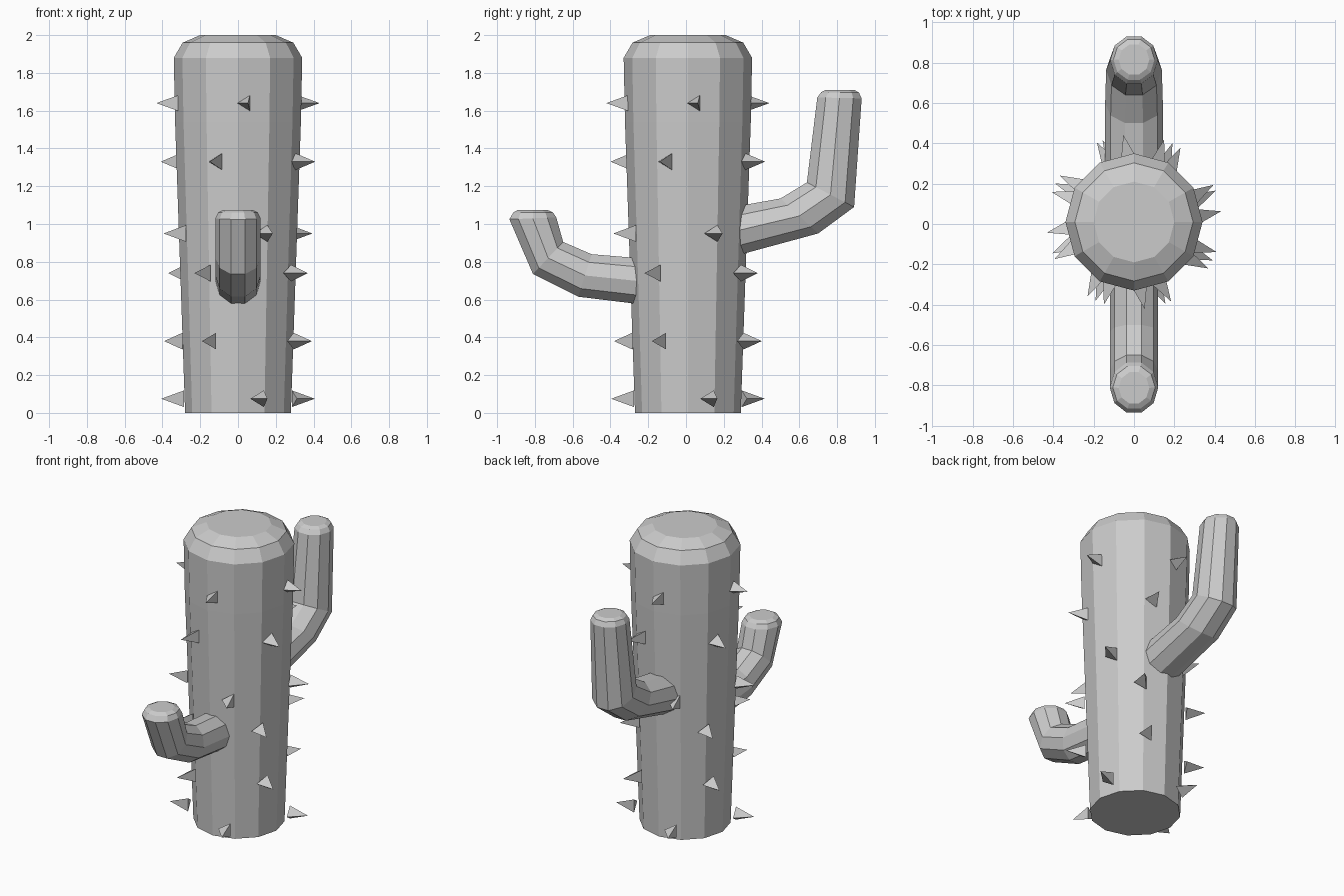
import bpy
import bmesh
from math import cos, sin, radians, tau
from mathutils import Vector

cube = bpy.data.objects.get("Cube")
if cube:
    bpy.data.objects.remove(cube, do_unlink=True)

grey = bpy.data.materials.new("plain_grey")
grey.use_nodes = True
grey.diffuse_color = (0.6, 0.6, 0.6, 1)
grey.node_tree.nodes["Principled BSDF"].inputs["Base Color"].default_value = (0.6, 0.6, 0.6, 1)

CENTRE = Vector((0, 0.01, 0))
UP = Vector((0, 0, 1))


def finish(bm, name):
    bmesh.ops.recalc_face_normals(bm, faces=bm.faces)
    mesh = bpy.data.meshes.new(name)
    bm.to_mesh(mesh)
    bm.free()
    mesh.materials.append(grey)
    obj = bpy.data.objects.new(name, mesh)
    bpy.context.collection.objects.link(obj)
    return obj


def loft(name, rings, sides):
    """Skin a tube through rings given as (centre, first axis, second axis)."""
    bm = bmesh.new()
    loops = []
    for centre, u, v in rings:
        angles = [tau * i / sides for i in range(sides)]
        loops.append([bm.verts.new(centre + u * cos(a) + v * sin(a)) for a in angles])
    for low, high in zip(loops, loops[1:]):
        for i in range(sides):
            j = (i + 1) % sides
            bm.faces.new((low[i], low[j], high[j], high[i]))
    bm.faces.new(loops[0])
    bm.faces.new(loops[-1])
    return finish(bm, name)


# Trunk: tapered twelve-sided column with a rounded top
profile = [(0.28, 0), (0.333, 1.54), (0.34, 1.88), (0.293, 1.96), (0.2, 2)]
loft("trunk", [(CENTRE + UP * z, Vector((r, 0, 0)), Vector((0, r, 0)))
               for r, z in profile], 12)


# Arms: each ring runs from an outer to an inner point in the side plane
def arm(name, sections):
    rings = []
    for outer, inner, half_width in sections:
        a, b = Vector((0, *outer)), Vector((0, *inner))
        rings.append(((a + b) / 2, Vector((half_width, 0, 0)),
                      (b - a) / 2 / cos(tau / 20)))
    loft(name, rings, 10)


arm("back_arm", [
    ((0.22, 0.82), (0.22, 1.085), 0.145),
    ((0.70, 0.95), (0.50, 1.135), 0.143),
    ((0.89, 1.09), (0.64, 1.22), 0.138),
    ((0.93, 1.665), (0.695, 1.67), 0.118),
    ((0.915, 1.697), (0.715, 1.697), 0.102),
    ((0.89, 1.71), (0.74, 1.71), 0.076),
])
arm("front_arm", [
    ((-0.2, 0.57), (-0.2, 0.815), 0.12),
    ((-0.57, 0.615), (-0.50, 0.84), 0.12),
    ((-0.81, 0.735), (-0.65, 0.905), 0.12),
    ((-0.935, 1.025), (-0.687, 1.035), 0.12),
    ((-0.915, 1.06), (-0.705, 1.062), 0.105),
    ((-0.89, 1.075), (-0.735, 1.075), 0.076),
])

# Spines: three-sided points, four to a row, each row turned by its own angle
rows = [(0.075, 21), (0.38, -26), (0.74, -32), (0.95, 25), (1.33, -20), (1.64, 7)]
bm = bmesh.new()
for height, turn in rows:
    for quarter in range(4):
        angle = radians(turn + 90 * quarter)
        out = Vector((sin(angle), -cos(angle), 0))
        side = Vector((-cos(angle), -sin(angle), 0))
        base = CENTRE + UP * height + out * 0.315
        tip = bm.verts.new(base + out * 0.12)
        foot = [bm.verts.new(base + (side * cos(tau * k / 3) + UP * sin(tau * k / 3)) * 0.051)
                for k in range(3)]
        bm.faces.new(foot)
        for k in range(3):
            bm.faces.new((foot[k], foot[(k + 1) % 3], tip))
finish(bm, "spines")
